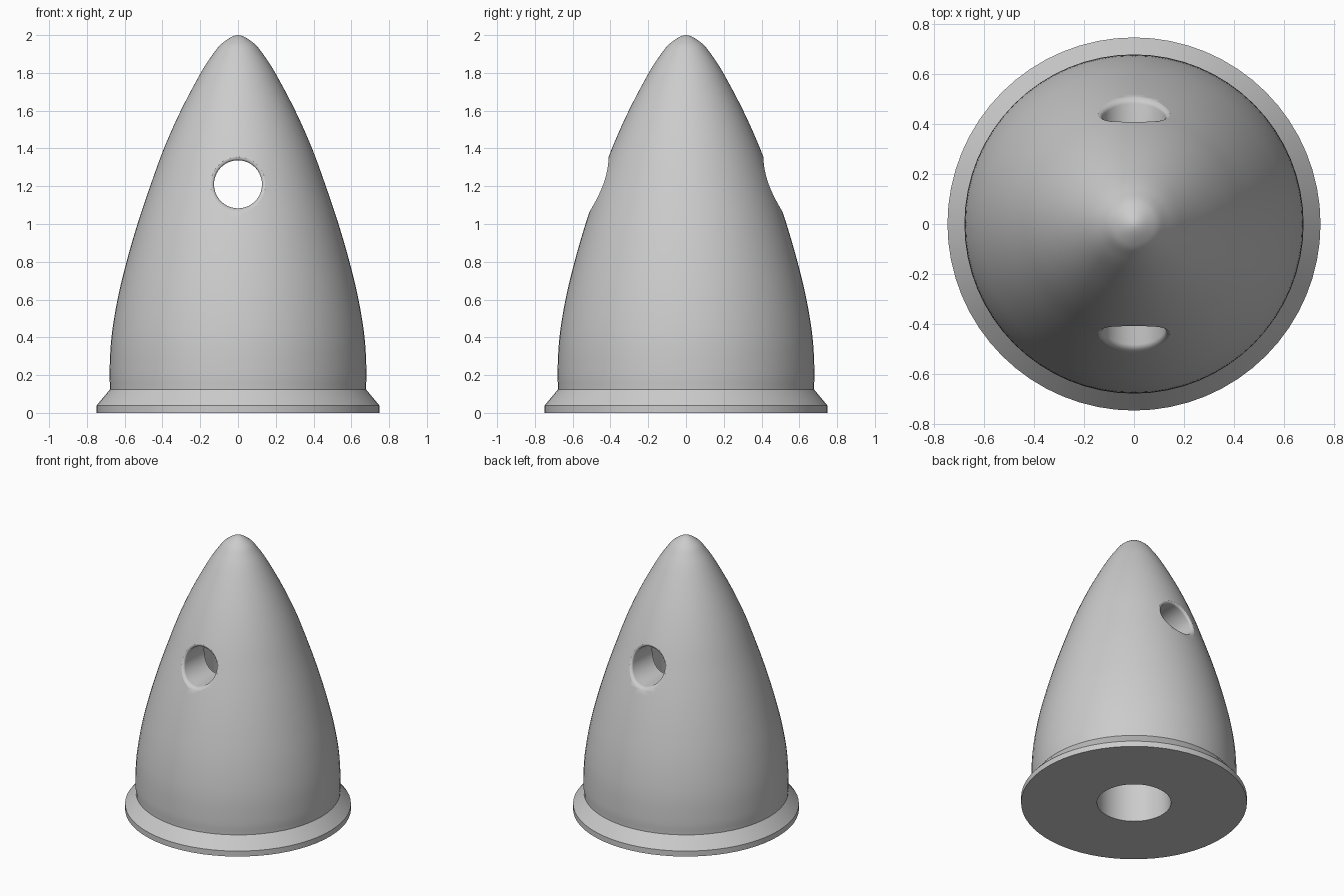
import bpy, bmesh, math
from mathutils import Vector

if "Cube" in bpy.data.objects:
    bpy.data.objects.remove(bpy.data.objects["Cube"], do_unlink=True)

SEGMENTS = 64
BORE_R, BORE_TOP = 0.245, 1.4
HOLE_R, HOLE_Z, FILLET = 0.127, 1.21, 0.022

grey = bpy.data.materials.new("plain grey")
grey.use_nodes = True
grey.diffuse_color = (0.6, 0.6, 0.6, 1)
grey.node_tree.nodes["Principled BSDF"].inputs["Base Color"].default_value = (0.6, 0.6, 0.6, 1)


def make_object(name, bm):
    bmesh.ops.recalc_face_normals(bm, faces=bm.faces)
    mesh = bpy.data.meshes.new(name)
    bm.to_mesh(mesh)
    bm.free()
    mesh.materials.append(grey)
    obj = bpy.data.objects.new(name, mesh)
    bpy.context.collection.objects.link(obj)
    return obj


def smooth_curve(points, steps=6):
    """Catmull-Rom through the points; the first and last only steer the ends."""
    out = []
    for a, b, c, d in zip(points, points[1:], points[2:], points[3:]):
        for i in range(steps):
            t = i / steps
            out.append(0.5 * (2 * b + (c - a) * t + (2 * a - 5 * b + 4 * c - d) * t ** 2
                              + (3 * b - a - 3 * c + d) * t ** 3))
    return out + [points[-2]]


# Bullet-shaped outer profile as (radius, height)
shape = [(0.675, 0.02), (0.677, 0.125), (0.68, 0.22), (0.67, 0.4), (0.638, 0.6),
         (0.59, 0.8), (0.532, 1.0), (0.465, 1.2), (0.392, 1.4), (0.303, 1.6),
         (0.197, 1.8), (0.132, 1.9), (0.08, 1.96), (0, 2.0), (-0.08, 1.96)]
outer = smooth_curve([Vector(p) for p in shape])


def radius_at(z):
    for a, b in zip(outer, outer[1:]):
        if a.y <= z <= b.y:
            return a.x + (b.x - a.x) * (z - a.y) / (b.y - a.y)
    return 0


# Knob: blind bore, flared foot and outer skin spun as one solid
inner = [(0, BORE_TOP), (BORE_R, BORE_TOP), (BORE_R, 0), (0.748, 0), (0.748, 0.04)]
profile = [Vector(p) for p in inner] + outer
bm = bmesh.new()
verts = [bm.verts.new((p.x, 0, p.y)) for p in profile]
edges = [bm.edges.new(pair) for pair in zip(verts, verts[1:])]
bmesh.ops.spin(bm, geom=verts + edges, cent=(0, 0, 0), axis=(0, 0, 1),
               angle=math.tau, steps=SEGMENTS, use_duplicate=False)
bmesh.ops.remove_doubles(bm, verts=bm.verts, dist=0.0005)
knob = make_object("knob", bm)

# Cross hole cutter: a tube whose rounded mouths follow the outer skin
mouth = []
for i in range(6):
    a = math.radians(15 * i)
    mouth.append((HOLE_R + FILLET * (1 - math.cos(a)), FILLET * (1 - math.sin(a))))
mouth.append((mouth[-1][0] + 0.03, -0.02))

bm = bmesh.new()


def ring(radius, depth, side):
    loop = []
    for i in range(SEGMENTS):
        t = math.tau * i / SEGMENTS
        x, z = radius * math.cos(t), HOLE_Z + radius * math.sin(t)
        y = 1 if depth is None else math.sqrt(radius_at(z) ** 2 - x * x) - depth
        loop.append(bm.verts.new((x, side * y, z)))
    return loop


end = [(mouth[-1][0], None)]
rings = [ring(r, d, -1) for r, d in end + mouth[::-1]]
rings += [ring(r, d, 1) for r, d in mouth + end]
for low, high in zip(rings, rings[1:]):
    for i in range(SEGMENTS):
        j = (i + 1) % SEGMENTS
        bm.faces.new((low[i], low[j], high[j], high[i]))
bm.faces.new(rings[0])
bm.faces.new(rings[-1])
cutter = make_object("cross_hole_cutter", bm)
cutter.hide_render = True

# Drill the hole, then shade smoothly with crisp rims
bpy.ops.object.select_all(action="DESELECT")
knob.select_set(True)
bpy.context.view_layer.objects.active = knob
drill = knob.modifiers.new("cross_hole", "BOOLEAN")
drill.operation = "DIFFERENCE"
drill.solver = "EXACT"
drill.object = cutter
bpy.ops.object.modifier_apply(modifier=drill.name)
bpy.data.objects.remove(cutter, do_unlink=True)
bpy.ops.object.shade_smooth_by_angle(angle=math.radians(30))
